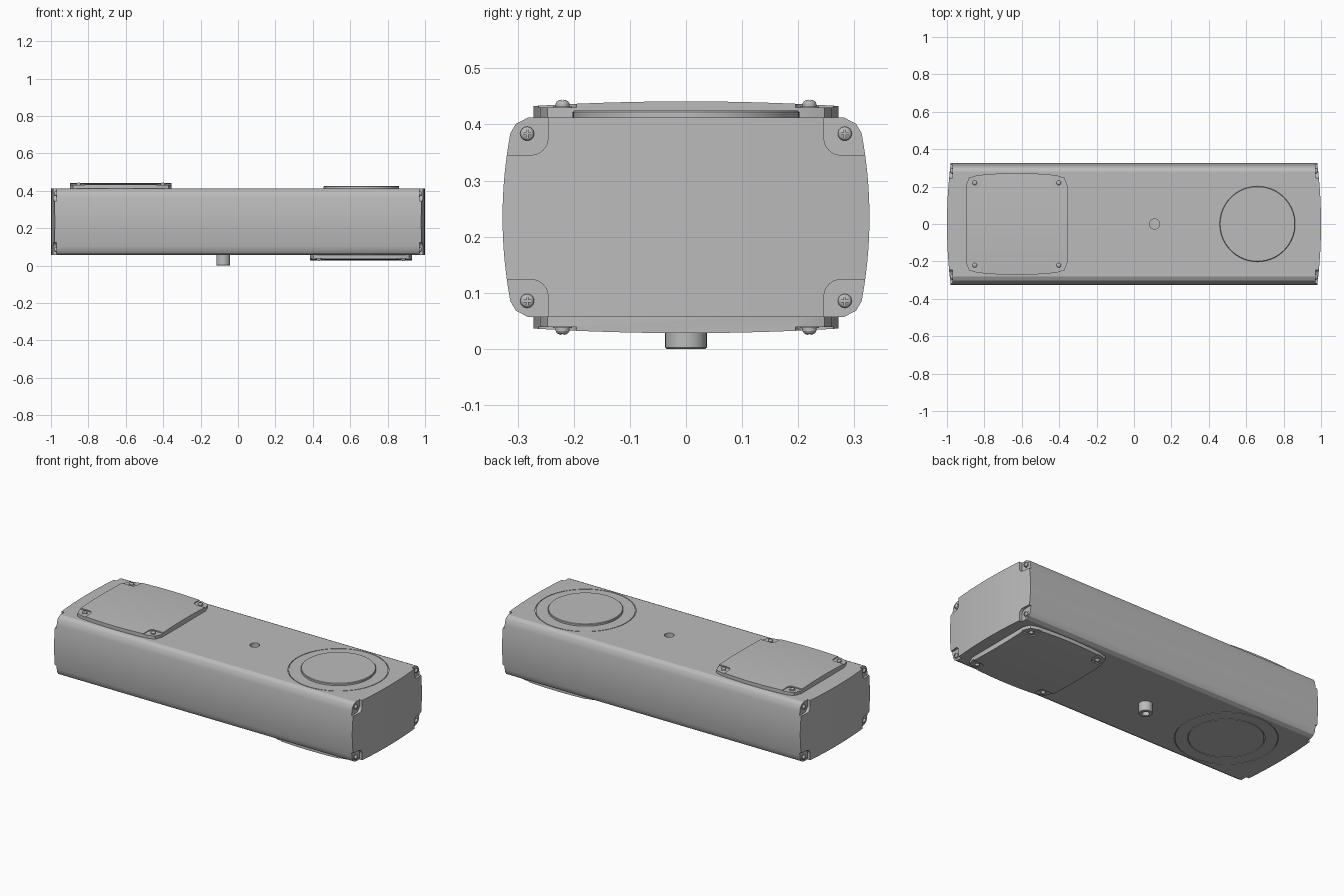
import bpy, bmesh, math
from mathutils import Matrix, Vector

cube = bpy.data.objects.get("Cube")
if cube:
    bpy.data.objects.remove(cube, do_unlink=True)

grey = bpy.data.materials.new("light grey metal")
grey.use_nodes = True
colour = (0.5, 0.5, 0.5, 1)
grey.diffuse_color = colour
grey.node_tree.nodes["Principled BSDF"].inputs["Base Color"].default_value = colour

BOTTOM, TOP = 0.057, 0.412
MID = (BOTTOM + TOP) / 2
# Half turn about a lengthwise centre: carries top features to the underside
FLIP = Matrix.Translation((0.031, 0, 2 * MID)) @ Matrix.Rotation(math.pi, 4, 'Y')
made = []


def add(name, bm):
    bmesh.ops.recalc_face_normals(bm, faces=bm.faces)
    mesh = bpy.data.meshes.new(name)
    bm.to_mesh(mesh)
    bm.free()
    mesh.materials.append(grey)
    ob = bpy.data.objects.new(name, mesh)
    bpy.context.collection.objects.link(ob)
    made.append(ob)
    return ob


def prism(name, outline, axis, lo, hi):
    """Extrude a 2D outline along x (yz outline), y (xz outline) or z (xy outline)."""
    place = {'X': lambda a, b: (lo, a, b), 'Y': lambda a, b: (a, lo, b), 'Z': lambda a, b: (a, b, lo)}[axis]
    bm = bmesh.new()
    face = bm.faces.new([bm.verts.new(place(a, b)) for a, b in outline])
    out = bmesh.ops.extrude_face_region(bm, geom=[face])
    step = Vector([(hi - lo) * (axis == k) for k in 'XYZ'])
    bmesh.ops.translate(bm, vec=step, verts=[v for v in out["geom"] if isinstance(v, bmesh.types.BMVert)])
    return add(name, bm)


def circle(x, y, r, n=96):
    return [(x + r * math.cos(2 * math.pi * i / n), y + r * math.sin(2 * math.pi * i / n)) for i in range(n)]


def lathe(name, profile, x=0, y=0, n=96):
    """Revolve an (r, z) profile that starts and ends on the axis, or a closed loop."""
    bm = bmesh.new()
    verts = [bm.verts.new((r, 0, z)) for r, z in profile]
    edges = [bm.edges.new(p) for p in zip(verts, verts[1:])]
    if profile[0][0] > 0:
        edges.append(bm.edges.new((verts[-1], verts[0])))
    bmesh.ops.spin(bm, geom=verts + edges, cent=(0, 0, 0), axis=(0, 0, 1),
                   angle=2 * math.pi, steps=n, use_merge=True)
    bmesh.ops.remove_doubles(bm, verts=bm.verts, dist=0.00005)
    bmesh.ops.translate(bm, vec=(x, y, 0), verts=bm.verts)
    return add(name, bm)


def cut(ob, cutter, operation='DIFFERENCE'):
    mod = ob.modifiers.new("cut", 'BOOLEAN')
    mod.object, mod.operation, mod.solver = cutter, operation, 'EXACT'
    graph = bpy.context.evaluated_depsgraph_get()
    ob.data = bpy.data.meshes.new_from_object(ob.evaluated_get(graph))
    ob.modifiers.clear()
    made.remove(cutter)
    bpy.data.objects.remove(cutter, do_unlink=True)


def flipped(ob, name):
    twin = bpy.data.objects.new(name, ob.data)
    twin.matrix_world = FLIP @ ob.matrix_world
    bpy.context.collection.objects.link(twin)
    made.append(twin)


def pocket(corner_a, corner_b, r, sa, sb, size=0.15):
    """Corner notch outline with one rounded inner corner."""
    arc = [(corner_a + r - r * math.cos(t * math.pi / 16), corner_b + r - r * math.sin(t * math.pi / 16))
           for t in range(9)]
    pts = [(corner_a, corner_b + size)] + arc + [(corner_a + size, corner_b), (corner_a + size, corner_b + size)]
    return [(a * sa, b * sb) for a, b in pts]


# Housing: bulged section with chamfered long edges and bowed ends
bulge = [(0.327 - 0.014 * (t / 8) ** 2, MID + 0.15 * t / 8) for t in range(-8, 9)]
side = [(0.282, BOTTOM), (0.303, 0.068)] + bulge + [(0.303, 0.401), (0.282, TOP)]
body = prism("housing", side + [(-y, z) for y, z in reversed(side)], 'X', -1.1, 1.1)
end = [(1.0 - 0.022 * (t / 16) ** 2, 0.34 * t / 16) for t in range(-16, 17)]
cut(body, prism("bow", end + [(-x, -y) for x, y in end], 'Z', -0.1, 0.6), 'INTERSECT')

# Screw seats recessed in the four corners of each end
for sx in (-1, 1):
    for sy in (-1, 1):
        for sz in (-1, 1):
            seat = pocket(0.246, 0.111, 0.03, sy, sz)
            seat = [(a, b + MID) for a, b in seat]
            cut(body, prism("seat", seat, 'X', sx * 0.97, sx * 1.1))

# Round groove lines above and below, and the socket hole on top
def groove(r, x, z):
    return lathe("groove", [(r - 0.002, z - 0.004), (r + 0.002, z - 0.004),
                            (r + 0.002, z + 0.004), (r - 0.002, z + 0.004)], x)

cut(body, groove(0.27, 0.66, TOP))
for r in (0.2, 0.27):
    cut(body, groove(r, -0.629, BOTTOM))
cut(body, prism("hole", circle(0.11, 0, 0.027, 48), 'Z', TOP - 0.04, TOP + 0.05))

# Raised disc on top
lathe("round_pad", [(0, TOP - 0.005), (0.202, TOP - 0.005), (0.202, 0.422), (0.199, 0.425), (0, 0.425)], 0.66)

# Peg with a bore underneath
lathe("peg", [(0, 0.07), (0.037, 0.07), (0.037, 0.002), (0.035, 0), (0.02, 0), (0.02, 0.03), (0, 0.03)], -0.079, n=48)

# Domed cover plate with bowed sides, clipped corners and screw seats
PX = -0.627
edge = [(0.215 * t / 8, 0.272 - 0.012 * (t / 8) ** 2) for t in range(8, -9, -1)]
outline = [(0.272, 0.205), (0.255, 0.247)] + edge + [(-0.255, 0.247), (-0.272, 0.205)]
outline += [(-x, -y) for x, y in outline]
plate = prism("top_cover", [(x + PX, y) for x, y in outline], 'Z', TOP - 0.005, 0.5)
dome = [(0.3 * t / 12, 0.441 - 0.010 * (t / 12) ** 2) for t in range(-12, 13)]
cut(plate, prism("dome", dome + [(0.3, 0.39), (-0.3, 0.39)], 'X', -1, 0), 'INTERSECT')
for sx in (-1, 1):
    for sy in (-1, 1):
        seat = [(a + PX, b) for a, b in pocket(0.19, 0.195, 0.025, sx, sy)]
        cut(plate, prism("seat", seat, 'Z', 0.43, 0.5))
flipped(plate, "bottom_cover")

# Pan-head screw with a cross slot, shared by every fixing
screw = lathe("cover_screw", [(0, -0.006), (0.017, -0.006), (0.017, 0.001), (0.0125, 0.001), (0.0125, 0.006),
                              (0.010, 0.010), (0.006, 0.0125), (0, 0.0135)], n=24)
for a, b in ((0.008, 0.0017), (0.0017, 0.008)):
    cut(screw, prism("slot", [(-a, -b), (a, -b), (a, b), (-a, b)], 'Z', 0.009, 0.03))


def place_screw(name, matrix):
    ob = bpy.data.objects.new(name, screw.data)
    ob.matrix_world = matrix
    bpy.context.collection.objects.link(ob)
    made.append(ob)


for sx in (-1, 1):
    turn = Matrix.Rotation(sx * math.pi / 2, 4, 'Y')
    for sy in (-1, 1):
        seat = Matrix.Translation((PX + sx * 0.225, sy * 0.22, 0.431))
        place_screw("top_cover_screw", seat)
        place_screw("bottom_cover_screw", FLIP @ seat)
        for sz in (-1, 1):
            place_screw("end_screw", Matrix.Translation((sx * 0.971, sy * 0.283, MID + sz * 0.149)) @ turn)
made.remove(screw)
bpy.data.objects.remove(screw, do_unlink=True)

# Smooth curved faces while keeping hard edges
bpy.ops.object.select_all(action='DESELECT')
for ob in made:
    ob.select_set(True)
bpy.context.view_layer.objects.active = body
bpy.ops.object.shade_smooth_by_angle(angle=math.radians(25))
